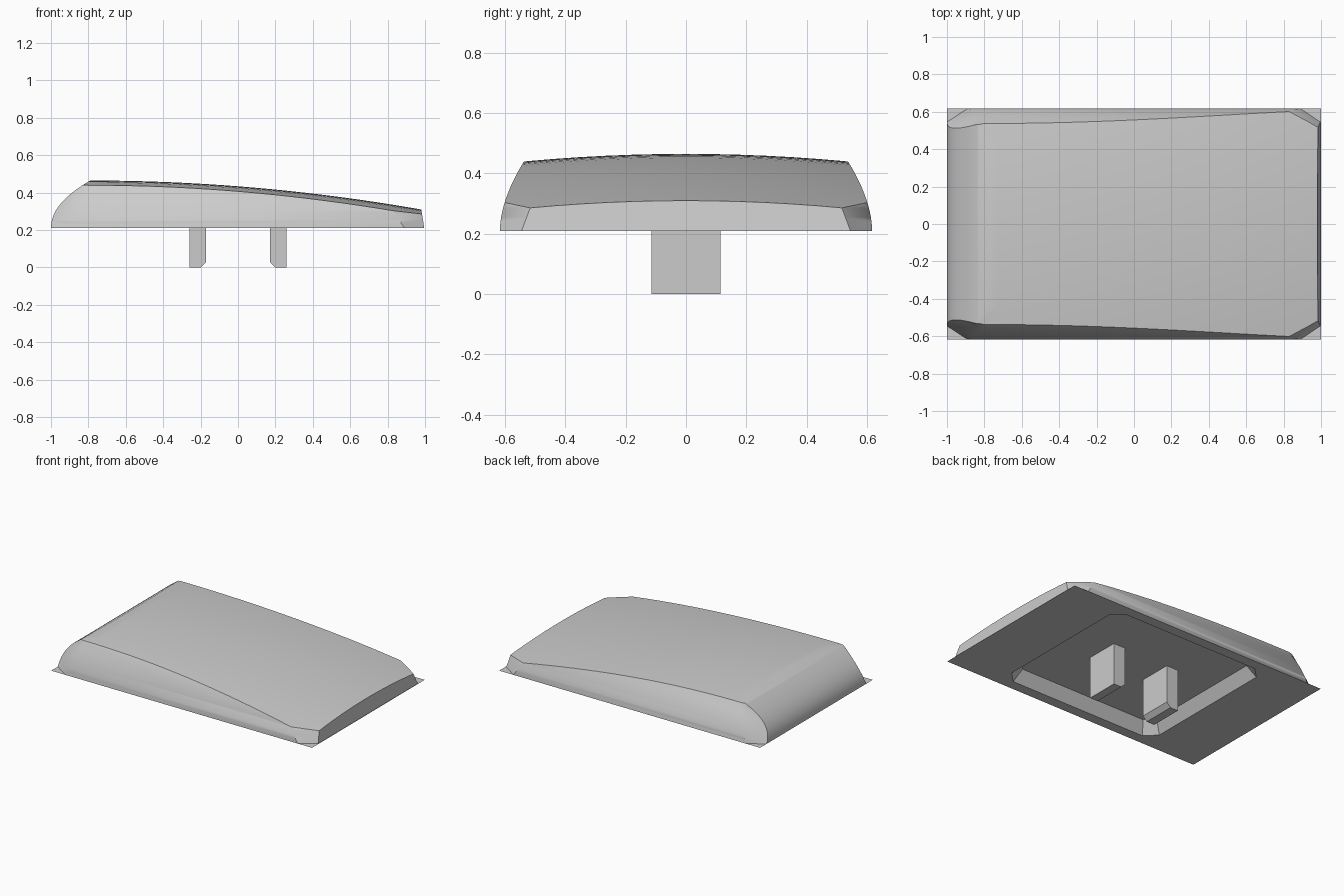
import bpy, bmesh, math

old = bpy.data.objects.get("Cube")
if old:
    bpy.data.objects.remove(old, do_unlink=True)

grey = bpy.data.materials.new("light grey plastic")
grey.use_nodes = True
grey.diffuse_color = (0.6, 0.6, 0.6, 1)
grey.node_tree.nodes["Principled BSDF"].inputs["Base Color"].default_value = (0.6, 0.6, 0.6, 1)

BASE = 0.21      # height of the underside
HALF_W = 0.617   # half depth in y


def make(name, bm):
    mesh = bpy.data.meshes.new(name)
    bm.to_mesh(mesh)
    bm.free()
    obj = bpy.data.objects.new(name, mesh)
    bpy.context.collection.objects.link(obj)
    mesh.materials.append(grey)
    return obj


def activate(obj):
    bpy.ops.object.select_all(action='DESELECT')
    obj.select_set(True)
    bpy.context.view_layer.objects.active = obj


def loft(bm, rings, caps=True):
    """Join equal closed rings of points with quads."""
    vs = [[bm.verts.new(p) for p in r] for r in rings]
    n = len(vs[0])
    for a, b in zip(vs, vs[1:]):
        for i in range(n):
            j = (i + 1) % n
            bm.faces.new((a[i], a[j], b[j], b[i]))
    if caps:
        bm.faces.new(vs[0][::-1])
        bm.faces.new(vs[-1])
    return vs


# Outline of the cap at one height: curved walls with chamfered corners
def outline(z):
    s = (z - BASE) / 0.23
    side = HALF_W - 0.08 * s ** 1.8
    left = -1 + 0.21 * ((z - BASE) / 0.255) ** 2.1
    right = 0.996 - 0.16 * (z - BASE)
    left_y = min(0.545 - 0.12 * s + 0.11 * s * s, side - 0.002)
    left_x = max(-0.89 + 0.09 * s, left + 0.002)
    right_y = min(0.545 - 0.375 * (z - BASE), side - 0.002)
    right_x = 0.89 - 0.65 * (z - BASE)
    half = [(right, right_y), (right_x, side), (left_x, side), (left, left_y)]
    return [(x, y, z) for x, y in half] + [(x, -y, z) for x, y in reversed(half)]


bm = bmesh.new()
loft(bm, [outline(BASE + 0.27 * i / 18) for i in range(19)])
bmesh.ops.triangulate(bm, faces=bm.faces[:])
bmesh.ops.recalc_face_normals(bm, faces=bm.faces[:])
cap = make("cap_shell", bm)


# Cutter carrying the sloped, gently crowned top surface
def top_height(x, y):
    run = max(x + 0.79, 0) / 1.77
    return 0.465 - 0.155 * run ** 2 - 0.025 * (y / 0.535) ** 2


bm = bmesh.new()
NX, NY = 24, 16
bmesh.ops.create_grid(bm, x_segments=NX, y_segments=NY, size=1)
for v in bm.verts:
    v.co.x *= 1.1
    v.co.y *= 0.7
    v.co.z = top_height(v.co.x, v.co.y)
ext = bmesh.ops.extrude_face_region(bm, geom=bm.faces[:], use_keep_orig=True)
for g in ext["geom"]:
    if isinstance(g, bmesh.types.BMVert):
        g.co.z = 0.1
bmesh.ops.triangulate(bm, faces=bm.faces[:])
bmesh.ops.recalc_face_normals(bm, faces=bm.faces[:])
cutter = make("top_surface_cutter", bm)
cutter.hide_render = True

activate(cap)
mod = cap.modifiers.new("crown", 'BOOLEAN')
mod.operation = 'INTERSECT'
mod.solver = 'EXACT'
mod.object = cutter
bpy.ops.object.modifier_apply(modifier=mod.name)
bpy.data.objects.remove(cutter, do_unlink=True)

# Open the bottom; the underside sheet closes it
bm = bmesh.new()
bm.from_mesh(cap.data)
bottom = [f for f in bm.faces if all(abs(v.co.z - BASE) < 1e-4 for v in f.verts)]
bmesh.ops.delete(bm, geom=bottom, context='FACES')
bm.to_mesh(cap.data)
bm.free()
activate(cap)
bpy.ops.object.shade_smooth_by_angle(angle=math.radians(36))


# Underside: rectangular sheet with a tapered, chamfered recess
def octagon(hx, hy, c, z):
    q = [(hx, hy - c), (hx - c, hy)]
    half = q + [(-x, y) for x, y in reversed(q)]
    return [(x, y, z) for x, y in half] + [(x, -y, z) for x, y in reversed(half)]


bm = bmesh.new()
rings = loft(bm, [octagon(0.6, 0.545, 0.075, BASE), octagon(0.55, 0.495, 0.06, 0.29)], caps=False)
bm.faces.new(rings[-1])
rim = [bm.edges.get((a, b)) for a, b in zip(rings[0], rings[0][1:] + rings[0][:1])]
corners = [bm.verts.new((x, y, BASE))
           for x, y in ((1, HALF_W), (-1, HALF_W), (-1, -HALF_W), (1, -HALF_W))]
border = [bm.edges.new((corners[i], corners[(i + 1) % 4])) for i in range(4)]
bmesh.ops.triangle_fill(bm, edges=rim + border, use_beauty=True, normal=(0, 0, -1))
bmesh.ops.recalc_face_normals(bm, faces=bm.faces[:])
sheet = next(f for f in bm.faces if any(v in corners for v in f.verts))
if sheet.normal.z > 0:
    bmesh.ops.reverse_faces(bm, faces=bm.faces[:])
make("underside_recess", bm)

# Two mounting prongs with a chamfer on the inner lower edge
for name, side in (("left_prong", 1), ("right_prong", -1)):
    profile = [(0.2, 0), (0.26, 0), (0.26, 0.29), (0.17, 0.29), (0.17, 0.03)]
    bm = bmesh.new()
    loft(bm, [[(side * x, y, z) for x, z in profile] for y in (-0.115, 0.115)])
    bmesh.ops.recalc_face_normals(bm, faces=bm.faces[:])
    make(name, bm)
